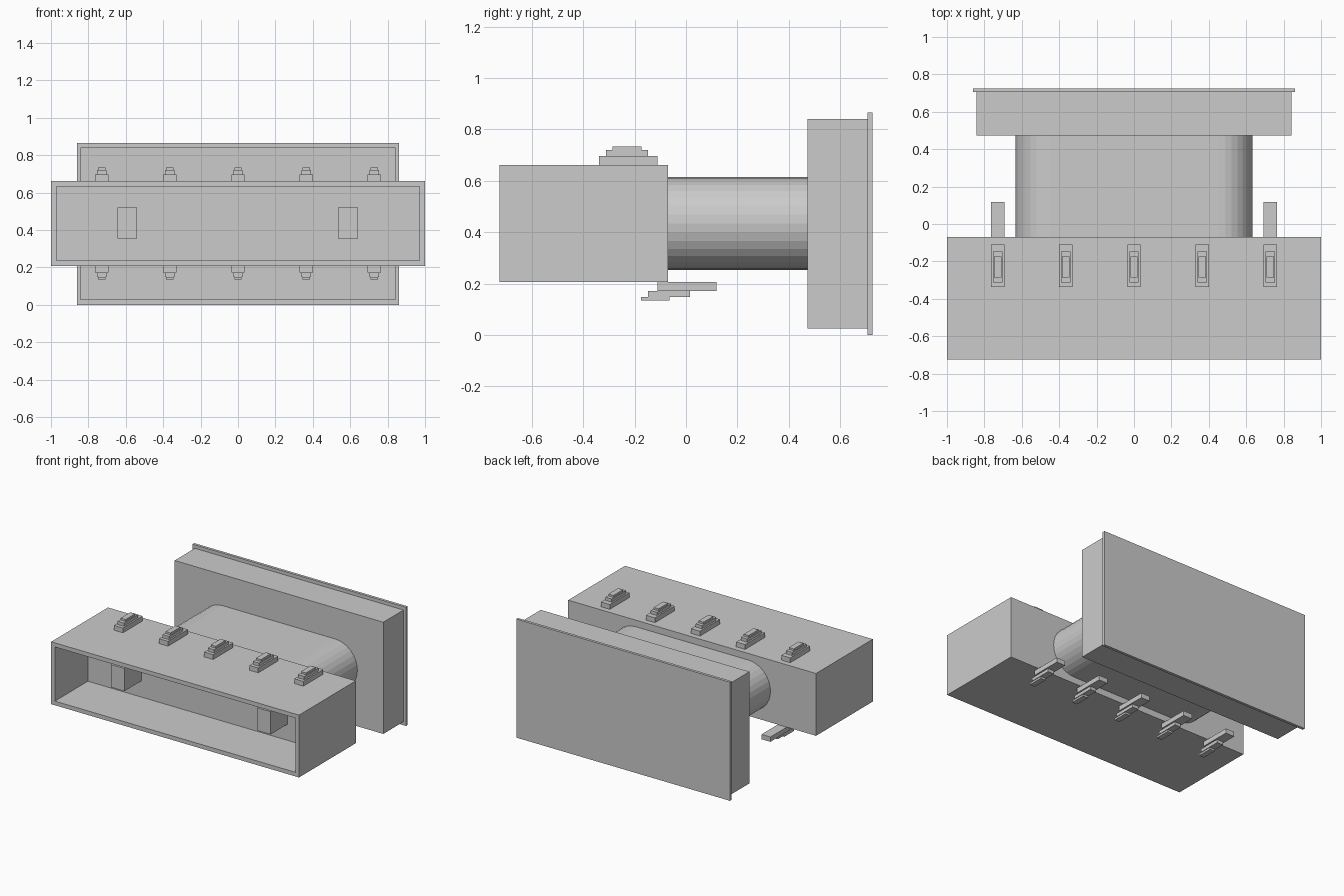
import bpy, bmesh, math

if "Cube" in bpy.data.objects:
    bpy.data.objects.remove(bpy.data.objects["Cube"])


def finish(bm, name):
    bmesh.ops.recalc_face_normals(bm, faces=bm.faces)
    mesh = bpy.data.meshes.new(name)
    bm.to_mesh(mesh)
    bm.free()
    obj = bpy.data.objects.new(name, mesh)
    bpy.context.collection.objects.link(obj)
    return obj


def add_box(bm, x, y, z):
    """Add a box spanning the given (min, max) ranges."""
    verts = bmesh.ops.create_cube(bm, size=1)["verts"]
    for v in verts:
        v.co = [r[0] + (c + 0.5) * (r[1] - r[0]) for r, c in zip((x, y, z), v.co)]


def box(name, x, y, z):
    bm = bmesh.new()
    add_box(bm, x, y, z)
    return finish(bm, name)


# Housing: box with a recessed pocket open to the front
bm = bmesh.new()
add_box(bm, (-1, 1), (-0.725, -0.07), (0.207, 0.662))
front = min(bm.faces, key=lambda f: f.calc_center_median().y)
bmesh.ops.inset_region(bm, faces=[front], thickness=0.03, use_even_offset=True)
pocket = bmesh.ops.extrude_face_region(bm, geom=[front])
bmesh.ops.delete(bm, geom=[front], context="FACES")
for v in [g for g in pocket["geom"] if isinstance(g, bmesh.types.BMVert)]:
    v.co.y = -0.345
finish(bm, "housing")

# Contact blocks on the pocket's back wall
for side, x in (("left", -0.592), ("right", 0.588)):
    box(f"contact_block_{side}", (x - 0.053, x + 0.053), (-0.54, -0.345), (0.354, 0.52))

# Neck: extruded stadium section
bm = bmesh.new()
radius, half, steps, mid = 0.18, 0.633, 16, 0.434
ring = []
for sign, start in ((1, -90), (-1, 90)):
    for i in range(steps + 1):
        a = math.radians(start + 180 * i / steps)
        ring.append(bm.verts.new((sign * (half - radius) + radius * math.cos(a),
                                  -0.07, mid + radius * math.sin(a))))
cap = bm.faces.new(ring)
end = bmesh.ops.extrude_face_region(bm, geom=[cap])
for v in [g for g in end["geom"] if isinstance(g, bmesh.types.BMVert)]:
    v.co.y = 0.472
finish(bm, "neck")

# Rear block and its thin face plate
box("rear_block", (-0.842, 0.842), (0.472, 0.705), (0.025, 0.84))
box("face_plate", (-0.862, 0.862), (0.705, 0.725), (0.0, 0.865))

# Stepped clips: (half width, y range, z range) per tier
top_tiers = [(0.036, (-0.338, -0.11), (0.662, 0.697)),
             (0.025, (-0.312, -0.148), (0.697, 0.72)),
             (0.02, (-0.285, -0.174), (0.72, 0.734))]
bottom_tiers = [(0.036, (-0.11, 0.118), (0.172, 0.207)),
                (0.025, (-0.148, 0.016), (0.149, 0.172)),
                (0.02, (-0.175, -0.064), (0.135, 0.149))]
for label, tiers in (("top", top_tiers), ("bottom", bottom_tiers)):
    for i in range(5):
        x = (i - 2) * 0.364
        bm = bmesh.new()
        for w, y, z in tiers:
            add_box(bm, (x - w, x + w), y, z)
        finish(bm, f"{label}_clip_{i + 1}")
